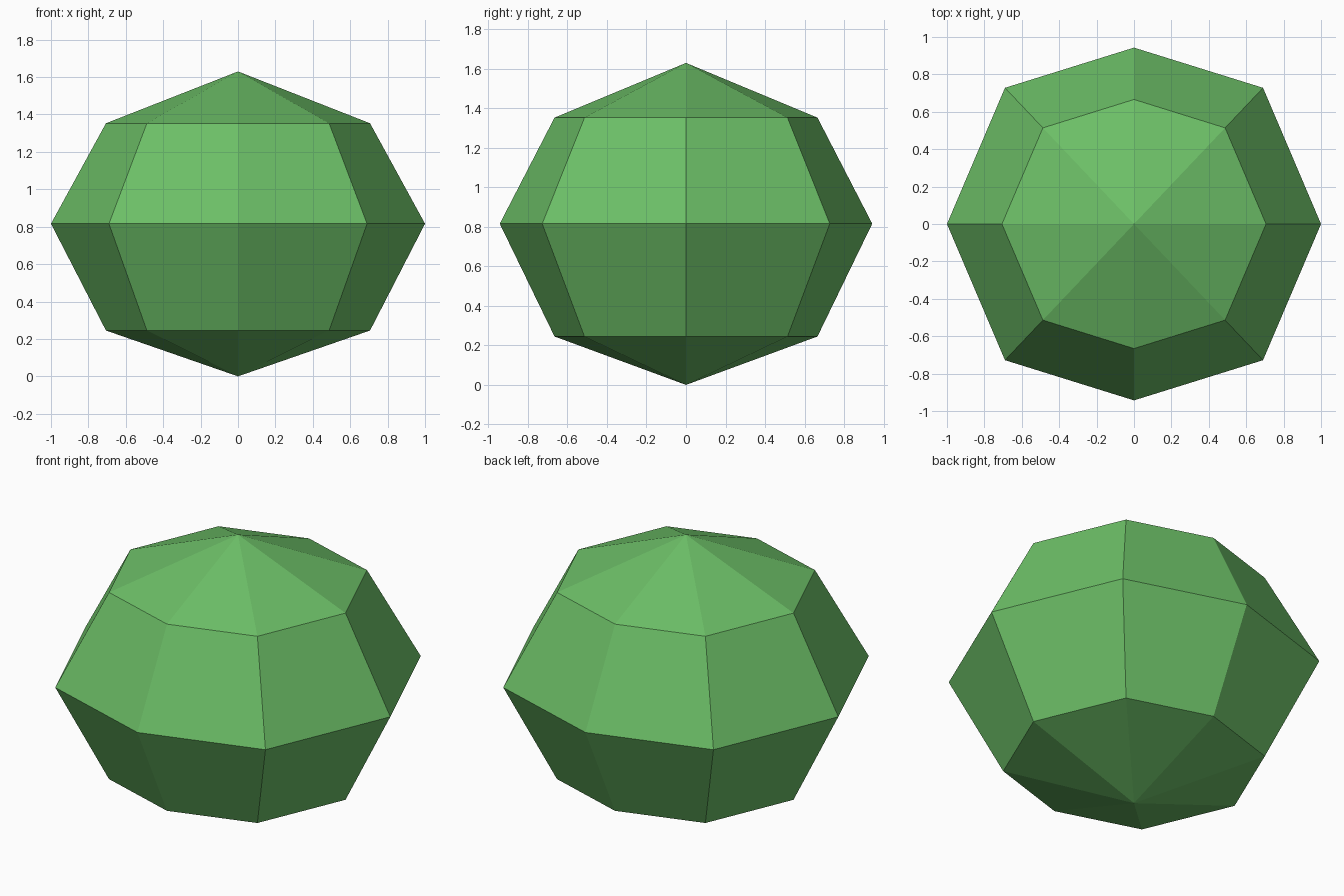
import bpy, bmesh

if "Cube" in bpy.data.objects:
    bpy.data.objects.remove(bpy.data.objects["Cube"])

green = bpy.data.materials.new("leaf_green")
green.diffuse_color = (0.15, 0.52, 0.135, 1)
green.use_nodes = True
green.node_tree.nodes["Principled BSDF"].inputs["Base Color"].default_value = green.diffuse_color

# One quarter of the eight-sided outline, mirrored to the full loop
A, D, B = (1.0, 0.0), (0.69, 0.728), (0.0, 0.943)
outline = [A, D, B, (-D[0], D[1]), (-A[0], 0), (-D[0], -D[1]), (0, -B[1]), (D[0], -D[1])]

# Rings from bottom to top: height and outline scale
rings = [(0.245, 0.706), (0.816, 1.0), (1.353, 0.706)]

bm = bmesh.new()
loops = [[bm.verts.new((x * s, y * s, z)) for x, y in outline] for z, s in rings]
bottom = bm.verts.new((0, 0, 0))
top = bm.verts.new((0, 0, 1.63))

n = len(outline)
for i in range(n):
    j = (i + 1) % n
    # Side bands
    for lo, hi in zip(loops, loops[1:]):
        bm.faces.new((lo[i], lo[j], hi[j], hi[i]))
    # Pointed caps
    bm.faces.new((loops[0][j], loops[0][i], bottom))
    bm.faces.new((loops[-1][i], loops[-1][j], top))
bmesh.ops.recalc_face_normals(bm, faces=bm.faces)

mesh = bpy.data.meshes.new("faceted_bush")
bm.to_mesh(mesh)
bm.free()
mesh.materials.append(green)
bush = bpy.data.objects.new("faceted_bush", mesh)
bpy.context.collection.objects.link(bush)
